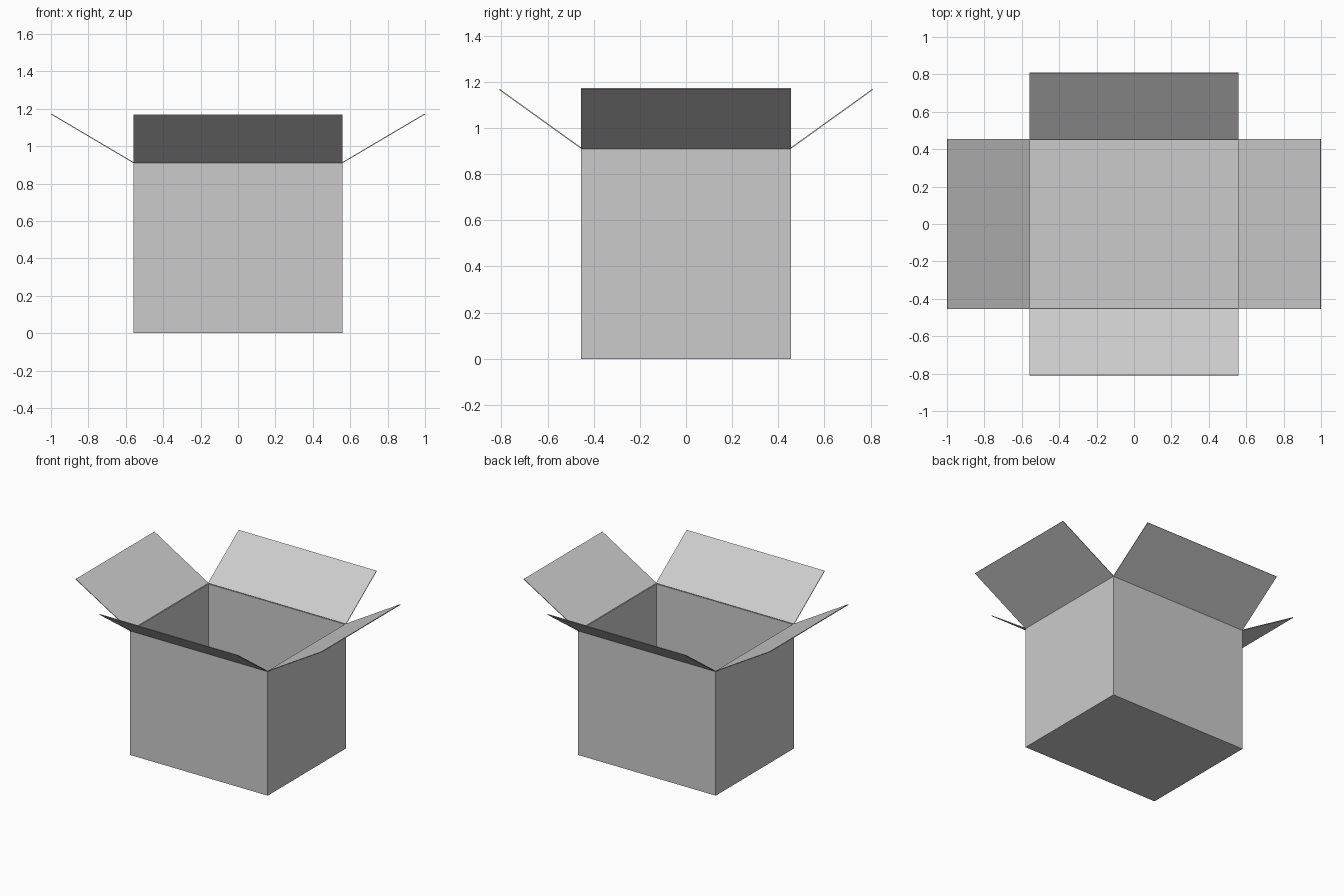
import bpy, bmesh

if "Cube" in bpy.data.objects:
    bpy.data.objects.remove(bpy.data.objects["Cube"])

HX, HY, H = 0.56, 0.455, 0.91   # half width, half depth, wall height
TIP_X, TIP_Y = 1.0, 0.81        # reach of the open flaps
TIP_ZX, TIP_ZY = 1.17, 1.165    # height of the flap tips
THICK = 0.005

card = bpy.data.materials.new("grey_card")
card.diffuse_color = (0.6, 0.6, 0.6, 1)
card.use_nodes = True
card.node_tree.nodes["Principled BSDF"].inputs["Base Color"].default_value = card.diffuse_color


def sheet(name, quads):
    """Thin card made from quads facing outward, thickened inward."""
    bm = bmesh.new()
    for quad in quads:
        bm.faces.new([bm.verts.new(p) for p in quad])
    bmesh.ops.remove_doubles(bm, verts=bm.verts, dist=1e-5)
    mesh = bpy.data.meshes.new(name)
    bm.to_mesh(mesh)
    bm.free()
    mesh.materials.append(card)
    obj = bpy.data.objects.new(name, mesh)
    bpy.context.collection.objects.link(obj)
    mod = obj.modifiers.new("thickness", 'SOLIDIFY')
    mod.thickness = THICK
    mod.offset = -1
    mod.use_even_offset = True
    return obj


# Open box: four walls and a floor
corners = [(-HX, -HY), (HX, -HY), (HX, HY), (-HX, HY)]
walls = []
for i in range(4):
    a, b = corners[i], corners[(i + 1) % 4]
    walls.append([(*a, 0), (*b, 0), (*b, H), (*a, H)])
floor = [(x, y, 0) for x, y in reversed(corners)]
sheet("box_body", walls + [floor])

# Flaps folded outward from each rim edge, outer face pointing down
for s, side in ((-1, "left"), (1, "right")):
    sheet(side + "_flap", [[(s * HX, -s * HY, H), (s * HX, s * HY, H),
                            (s * TIP_X, s * HY, TIP_ZX), (s * TIP_X, -s * HY, TIP_ZX)]])
for s, side in ((-1, "front"), (1, "back")):
    sheet(side + "_flap", [[(s * HX, s * HY, H), (-s * HX, s * HY, H),
                            (-s * HX, s * TIP_Y, TIP_ZY), (s * HX, s * TIP_Y, TIP_ZY)]])
